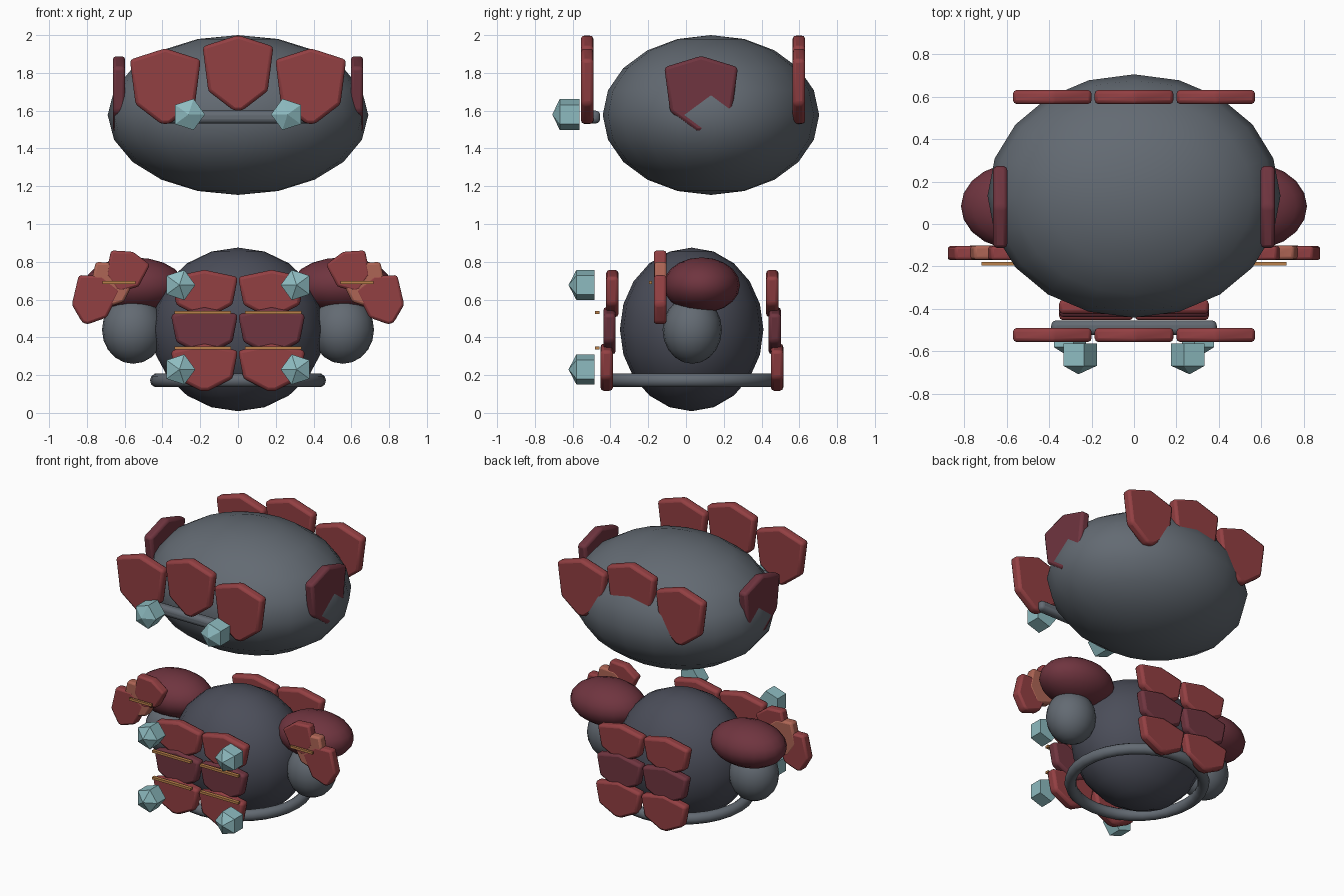
import bpy, bmesh
from math import radians, sin, cos, pi
from mathutils import Matrix, Vector

if "Cube" in bpy.data.objects:
    bpy.data.objects.remove(bpy.data.objects["Cube"])


def mat(name, r, g, b):
    m = bpy.data.materials.new(name)
    m.diffuse_color = (r, g, b, 1)
    m.use_nodes = True
    m.node_tree.nodes["Principled BSDF"].inputs["Base Color"].default_value = m.diffuse_color
    return m


SLATE = mat("slate", 0.125, 0.145, 0.17)
DARK = mat("dark_slate", 0.07, 0.075, 0.1)
RED = mat("red", 0.29, 0.05, 0.055)
MAROON = mat("maroon", 0.16, 0.035, 0.05)
RUST = mat("rust", 0.42, 0.13, 0.09)
TEAL = mat("teal", 0.27, 0.5, 0.53)
GOLD = mat("gold", 0.5, 0.22, 0.07)


def finish(name, material, smooth=True):
    ob = bpy.context.object
    ob.name = name
    ob.data.materials.append(material)
    if smooth:
        bpy.ops.object.shade_smooth_by_angle(angle=radians(40))
    return ob


def from_bmesh(bm, loc, rot=(0, 0, 0)):
    bmesh.ops.recalc_face_normals(bm, faces=bm.faces)
    me = bpy.data.meshes.new("part")
    bm.to_mesh(me)
    bm.free()
    ob = bpy.data.objects.new("part", me)
    bpy.context.collection.objects.link(ob)
    ob.location, ob.rotation_euler = loc, rot
    bpy.ops.object.select_all(action='DESELECT')
    bpy.context.view_layer.objects.active = ob
    ob.select_set(True)
    return ob


def bevel(ob, width, segments=2):
    b = ob.modifiers.new("bevel", 'BEVEL')
    b.width, b.segments = width, segments


def ellipsoid(name, loc, radii, material):
    bpy.ops.mesh.primitive_uv_sphere_add(segments=20, ring_count=10, radius=1, location=loc)
    bpy.context.object.scale = radii
    bpy.ops.object.transform_apply(location=False, rotation=False, scale=True)
    return finish(name, material)


SHIELD = [(0, .5), (.5, .35), (.42, -.24), (.06, -.5), (-.06, -.5), (-.42, -.24), (-.5, .35)]


def plate(name, loc, w, h, material, rot=(0, 0, 0), t=0.066):
    bm = bmesh.new()
    f = bm.faces.new([bm.verts.new((x * w, -t / 2, z * h)) for x, z in SHIELD])
    ext = bmesh.ops.extrude_face_region(bm, geom=[f])
    bmesh.ops.translate(bm, vec=(0, t, 0), verts=[v for v in ext["geom"] if isinstance(v, bmesh.types.BMVert)])
    ob = from_bmesh(bm, loc, rot)
    bevel(ob, 0.018)
    return finish(name, material)


def box(name, loc, size, material, bev=0):
    bpy.ops.mesh.primitive_cube_add(size=1, location=loc)
    bpy.context.object.scale = size
    bpy.ops.object.transform_apply(location=False, rotation=False, scale=True)
    if bev:
        bevel(bpy.context.object, bev, 3)
    return finish(name, material, bool(bev))


def crystal(name, x, back, z, r, length, tip, side):
    # five-sided prism with a pointed front, one corner facing inward
    bm = bmesh.new()
    ring = [(-side * r * cos(2 * pi * i / 5), r * sin(2 * pi * i / 5)) for i in range(5)]
    a = [bm.verts.new((u, 0, v)) for u, v in ring]
    b = [bm.verts.new((u, -length, v)) for u, v in ring]
    apex = bm.verts.new((0, -length - tip, 0))
    bm.faces.new(a)
    for i in range(5):
        j = (i + 1) % 5
        bm.faces.new((a[i], a[j], b[j], b[i]))
        bm.faces.new((b[i], b[j], apex))
    from_bmesh(bm, (x, back, z))
    return finish(name, TEAL, False)


# head and body
ellipsoid("head", (0, 0.132, 1.577), (0.69, 0.573, 0.423), SLATE)
ellipsoid("torso", (0, 0.03, 0.442), (0.458, 0.38, 0.433), DARK)

# waist ring
bpy.ops.mesh.primitive_torus_add(location=(0, 0.03, 0.172), major_radius=0.428, minor_radius=0.038,
                                 major_segments=32, minor_segments=10)
finish("waist_ring", SLATE)

# head crest plates, front and back
for end, y in (("front", -0.523), ("back", 0.598)):
    plate(f"{end}_crest_plate_centre", (0, y, 1.80), 0.375, 0.40, RED)
    for s in (-1, 1):
        plate(f"{end}_crest_plate_side", (s * 0.385, y, 1.73), 0.375, 0.40, RED)

# brow bar
box("brow_bar", (0, -0.488, 1.566), (0.78, 0.068, 0.068), SLATE, 0.025)

# body plates in three overlapping rows
rows = [(0.632, -0.39, 0.457, RED), (0.435, -0.405, 0.47, MAROON), (0.242, -0.42, 0.482, RED)]
for s in (-1, 1):
    for z, yf, yb, m in rows:
        plate("chest_plate", (s * 0.178, yf, z), 0.355, 0.25, m)
        plate("back_plate", (s * 0.178, yb, z), 0.355, 0.25, m)
    # chest trim strips
    for z in (0.532, 0.343):
        box("chest_trim", (s * 0.186, -0.47, z), (0.30, 0.024, 0.016), GOLD)
    # crystals on chest and brow
    for z in (0.677, 0.23):
        crystal("chest_crystal", s * 0.31, -0.485, z, 0.084, 0.095, 0.042, s)
    crystal("brow_crystal", s * 0.262, -0.563, 1.58, 0.087, 0.105, 0.04, s)
    # head side plates
    plate("head_side_plate", (s * 0.63, 0.08, 1.69), 0.39, 0.40, MAROON, (0, 0, radians(90)))
    # arms and shoulders
    ellipsoid("arm", (s * 0.555, 0.033, 0.44), (0.165, 0.157, 0.18), SLATE)
    ellipsoid("shoulder", (s * 0.55, 0.083, 0.676), (0.265, 0.203, 0.147), MAROON)
    # fanned shoulder plates
    fan = [(0.595, 0.75, 0.22, 0.22, RED), (0.675, 0.677, 0.23, 0.25, RUST), (0.765, 0.60, 0.235, 0.27, RED)]
    for i, (x, z, w, h, m) in enumerate(fan):
        plate("shoulder_plate", (s * x, -0.137 + (0.002 if i == 1 else 0), z), w, h, m,
              (0, radians(-s * 20), 0))
    box("shoulder_trim", (s * 0.63, -0.187, 0.69), (0.175, 0.016, 0.016), GOLD)
